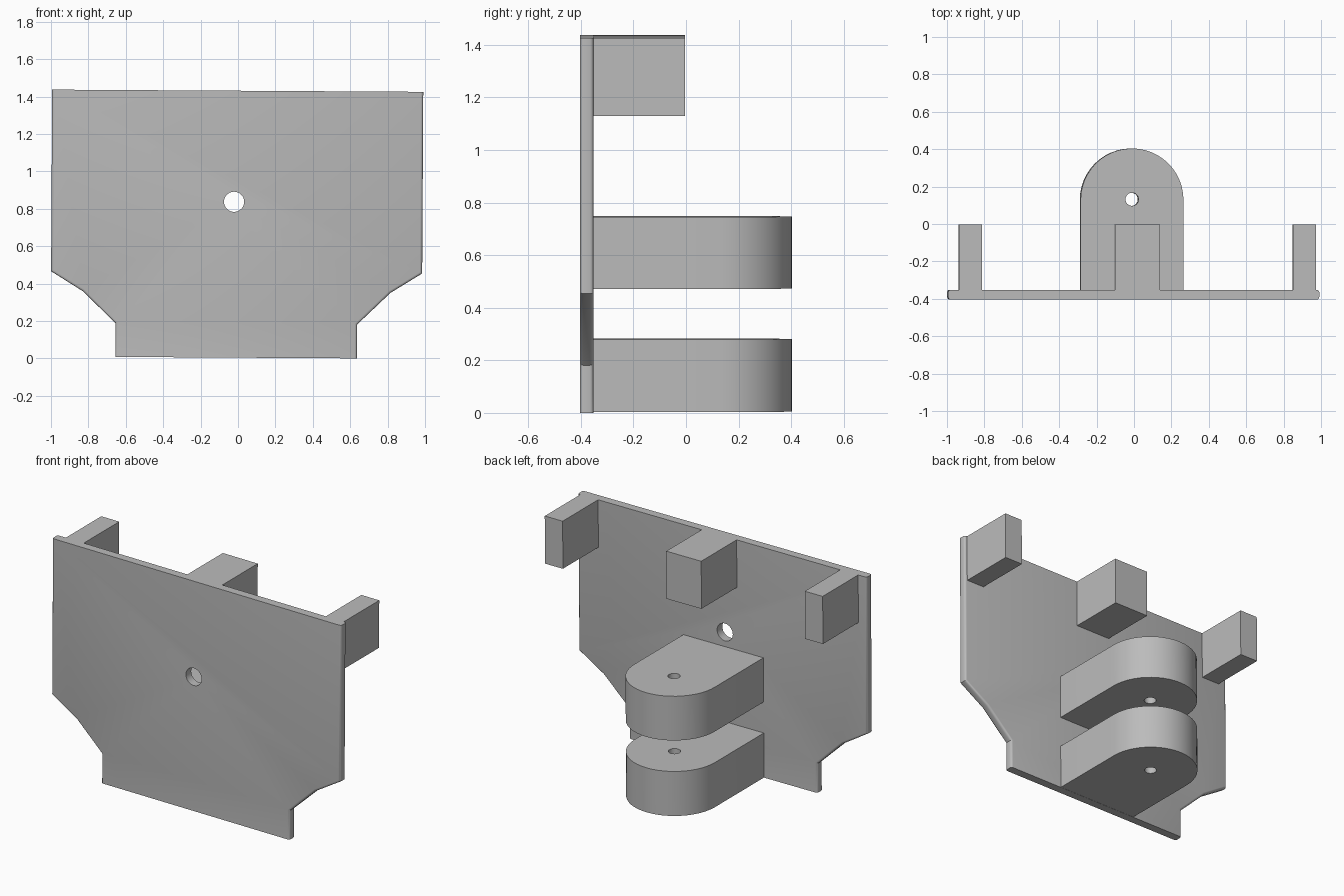
import bpy, bmesh, math
from mathutils import Matrix, Vector

cube = bpy.data.objects.get("Cube")
if cube:
    bpy.data.objects.remove(cube, do_unlink=True)

grey = bpy.data.materials.new("grey")
grey.use_nodes = True
COLOUR = (0.5, 0.5, 0.5, 1)
grey.diffuse_color = COLOUR
grey.node_tree.nodes["Principled BSDF"].inputs["Base Color"].default_value = COLOUR

TILT = Matrix.Rotation(0.006, 4, 'Y')   # the whole bracket leans slightly sideways
FRONT, BACK = -0.404, -0.352            # plate faces
BOTTOM, TOP = 0.004, 1.431
CX = -0.01


def finish(name, bm):
    bmesh.ops.recalc_face_normals(bm, faces=bm.faces)
    mesh = bpy.data.meshes.new(name)
    bm.to_mesh(mesh)
    bm.free()
    mesh.materials.append(grey)
    obj = bpy.data.objects.new(name, mesh)
    bpy.context.collection.objects.link(obj)
    return obj


def prism(points, offset):
    """Extrude a closed outline along an offset vector."""
    bm = bmesh.new()
    face = bm.faces.new([bm.verts.new(p) for p in points])
    new = bmesh.ops.extrude_face_region(bm, geom=[face], use_keep_orig=True)["geom"]
    moved = [v for v in new if isinstance(v, bmesh.types.BMVert)]
    bmesh.ops.translate(bm, verts=moved, vec=Vector(offset))
    return bm


def drill(obj, centre, radius, axis):
    """Cut a round hole through an object."""
    bm = bmesh.new()
    turn = Matrix.Rotation(math.pi / 2, 4, 'X') if axis == 'Y' else Matrix()
    bmesh.ops.create_cone(bm, cap_ends=True, segments=32, radius1=radius, radius2=radius,
                          depth=0.5, matrix=Matrix.Translation(centre) @ turn)
    cutter = finish("hole_cutter", bm)
    cutter.hide_render = True
    mod = obj.modifiers.new("hole", 'BOOLEAN')
    mod.object, mod.operation, mod.solver = cutter, 'DIFFERENCE', 'EXACT'
    bpy.context.view_layer.objects.active = obj
    bpy.ops.object.modifier_apply(modifier=mod.name)
    bpy.data.objects.remove(cutter, do_unlink=True)


# Back plate with tapered lower corners and rounded side edges
half = [(0.646, BOTTOM), (0.646, 0.185), (0.823, 0.355), (0.992, 0.46), (0.992, TOP)]
outline = [(CX + x, z) for x, z in half] + [(CX - x, z) for x, z in reversed(half)]
bm = prism([(x, FRONT, z) for x, z in outline], (0, BACK - FRONT, 0))
sides = []
for e in bm.edges:
    a, b = (v.co for v in e.verts)
    if abs(a.y - b.y) < 1e-5 and abs(a.z - b.z) > 1e-4:
        sides.append(e)
bmesh.ops.bevel(bm, geom=sides, offset=0.013, segments=3, profile=0.5, affect='EDGES')
plate = finish("back_plate", bm)
drill(plate, (-0.026, BACK, 0.837), 0.054, 'Y')
parts = [plate]

# Two round-ended hinge lugs
LUG_X, LUG_R, LUG_Y = -0.015, 0.275, 0.129
arc = [(LUG_X + LUG_R * math.cos(math.pi * i / 24),
        LUG_Y + LUG_R * math.sin(math.pi * i / 24)) for i in range(25)]
profile = [(LUG_X + LUG_R, BACK)] + arc + [(LUG_X - LUG_R, BACK)]
for name, low, high in (("lower_lug", 0.005, 0.281), ("upper_lug", 0.473, 0.747)):
    lug = finish(name, prism([(x, y, low) for x, y in profile], (0, 0, high - low)))
    drill(lug, (LUG_X, 0.132, (low + high) / 2), 0.035, 'Z')
    parts.append(lug)

# Three stop blocks along the top edge
for name, x, w in (("right_block", -0.883, 0.0615), ("middle_block", 0.01, 0.12),
                   ("left_block", 0.903, 0.0615)):
    corners = [(x - w, BACK), (x + w, BACK), (x + w, -0.004), (x - w, -0.004)]
    parts.append(finish(name, prism([(a, b, TOP - 0.295) for a, b in corners], (0, 0, 0.295))))

# Lean and shade every part
bpy.ops.object.select_all(action='DESELECT')
for obj in parts:
    obj.data.transform(TILT)
    obj.select_set(True)
bpy.context.view_layer.objects.active = plate
bpy.ops.object.shade_smooth_by_angle(angle=math.radians(32))
